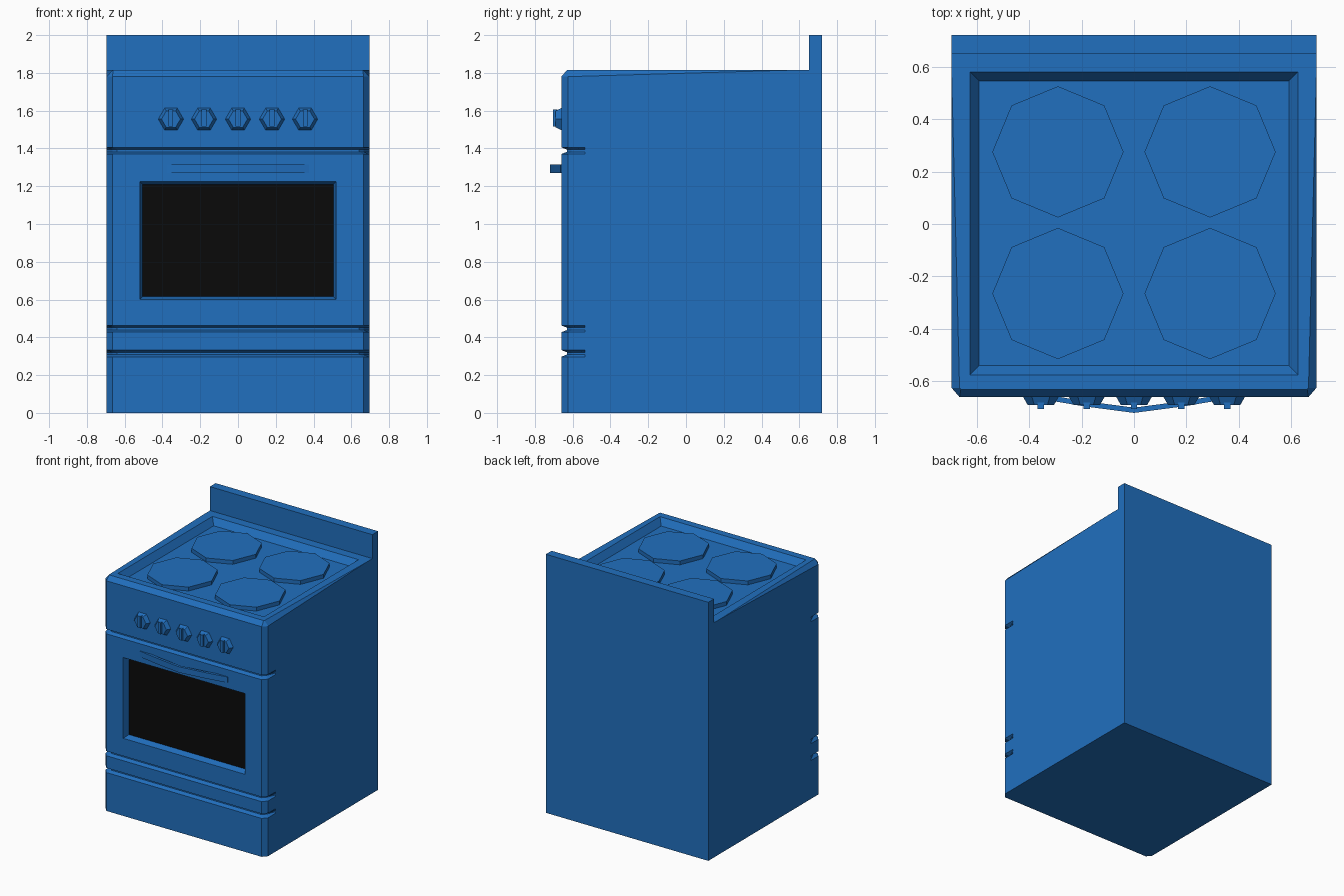
import bpy, bmesh, math

if "Cube" in bpy.data.objects:
    bpy.data.objects.remove(bpy.data.objects["Cube"])


def material(name, color):
    m = bpy.data.materials.new(name)
    m.diffuse_color = color
    m.use_nodes = True
    m.node_tree.nodes["Principled BSDF"].inputs["Base Color"].default_value = m.diffuse_color
    return m


BLUE = material("blue_enamel", (0.015, 0.16, 0.52, 1))
BLACK = material("black_glass", (0.003, 0.003, 0.003, 1))


def loft(name, rings, mat=BLUE):
    """Skin closed rings of equal length and cap both ends."""
    bm = bmesh.new()
    vs = [[bm.verts.new(p) for p in r] for r in rings]
    n = len(rings[0])
    for a, b in zip(vs, vs[1:]):
        for i in range(n):
            j = (i + 1) % n
            bm.faces.new((a[i], a[j], b[j], b[i]))
    bm.faces.new(vs[0][::-1])
    bm.faces.new(vs[-1])
    bmesh.ops.remove_doubles(bm, verts=bm.verts, dist=1e-5)
    bmesh.ops.recalc_face_normals(bm, faces=bm.faces)
    me = bpy.data.meshes.new(name)
    bm.to_mesh(me)
    bm.free()
    me.materials.append(mat)
    ob = bpy.data.objects.new(name, me)
    bpy.context.collection.objects.link(ob)
    return ob


def box(name, x0, x1, y0, y1, z0, z1, mat=BLUE):
    return loft(name, [[(x0, y0, z), (x1, y0, z), (x1, y1, z), (x0, y1, z)]
                       for z in (z0, z1)], mat)


def cut(target, cutter):
    cutter.hide_render = True
    mod = target.modifiers.new("recess", 'BOOLEAN')
    mod.operation, mod.solver, mod.object = 'DIFFERENCE', 'EXACT', cutter
    bpy.context.view_layer.objects.active = target
    bpy.ops.object.modifier_apply(modifier=mod.name)
    bpy.data.objects.remove(cutter)


# Cabinet: plan outline lofted upward, pinched at three grooves
W = 0.695
OUTER = [(W, 0.72), (W, 0.57), (W, -0.535), (W, -0.625), (0.665, -0.66)]
INNER = [(W, 0.72), (W, 0.57), (W, -0.535), (0.665, -0.605), (0.64, -0.63)]


def mirrored(half):
    return half + [(-p[0], *p[1:]) for p in reversed(half)]


def level(outline, z):
    return mirrored([(x, y, z) for x, y in outline])


rings = [level(OUTER, 0)]
for zc in (0.315, 0.445, 1.388):
    rings += [level(OUTER, zc - 0.018), level(INNER, zc - 0.006),
              level(INNER, zc + 0.006), level(OUTER, zc + 0.018)]

# Top edge bevel that fades out toward the back
shoulder, rim = [], []
for x, y in OUTER:
    t = min(max((y + 0.625) / 1.195, 0), 1)
    shoulder.append((x, y, 1.78 + 0.035 * t))
    rim.append((min(x, W - 0.03 * (1 - t)), max(y, -0.625), 1.815))
rim[-1] = (0.66, -0.63, 1.815)
rings += [mirrored(shoulder), mirrored(rim)]
cabinet = loft("cabinet", rings)


# Sloped recess for the hob
def hob_ring(e, z):
    x, yf, yb = 0.625 + e, -0.575 - e, 0.58 + e
    return [(x, yf, z), (x, yb, z), (-x, yb, z), (-x, yf, z)]


cut(cabinet, loft("hob_cutter", [hob_ring(-0.035, 1.765), hob_ring(0.035, 1.865)]))


# Sloped recess for the oven window
def window_ring(e, y):
    x, z0, z1 = 0.52 + e, 0.60 - e, 1.225 + e
    return [(x, y, z0), (x, y, z1), (-x, y, z1), (-x, y, z0)]


cut(cabinet, loft("window_cutter", [window_ring(-0.015, -0.61), window_ring(0.015, -0.71)]))
box("oven_window", -0.505, 0.505, -0.612, -0.608, 0.615, 1.21, BLACK)

# Rear splashback
box("splashback", -W, W, 0.65, 0.72, 1.80, 2.0)


def polygon(n, r):
    return [(r * math.cos(2 * math.pi * i / n), r * math.sin(2 * math.pi * i / n))
            for i in range(n)]


# Octagonal hot plates
for cx in (-0.29, 0.29):
    for cy in (-0.265, 0.275):
        loft("hot_plate", [[(cx + a, cy + b, z) for a, b in polygon(8, 0.25)]
                           for z in (1.76, 1.795)])

# Hexagonal control knobs with grips
for cx in (-0.355, -0.18, 0, 0.18, 0.355):
    loft("knob", [[(cx + a, y, 1.555 + b) for a, b in polygon(6, r)]
                  for y, r in ((-0.655, 0.07), (-0.69, 0.05))])
    box("knob_grip", cx - 0.012, cx + 0.012, -0.705, -0.68, 1.515, 1.605)

# Bowed door handle
path = [(-0.375, -0.664), (-0.19, -0.695), (0, -0.72), (0.19, -0.695), (0.375, -0.664)]
loft("door_handle", [[(x, y, 1.27), (x, y, 1.315), (x, y + 0.02, 1.315), (x, y + 0.02, 1.27)]
                     for x, y in path])
